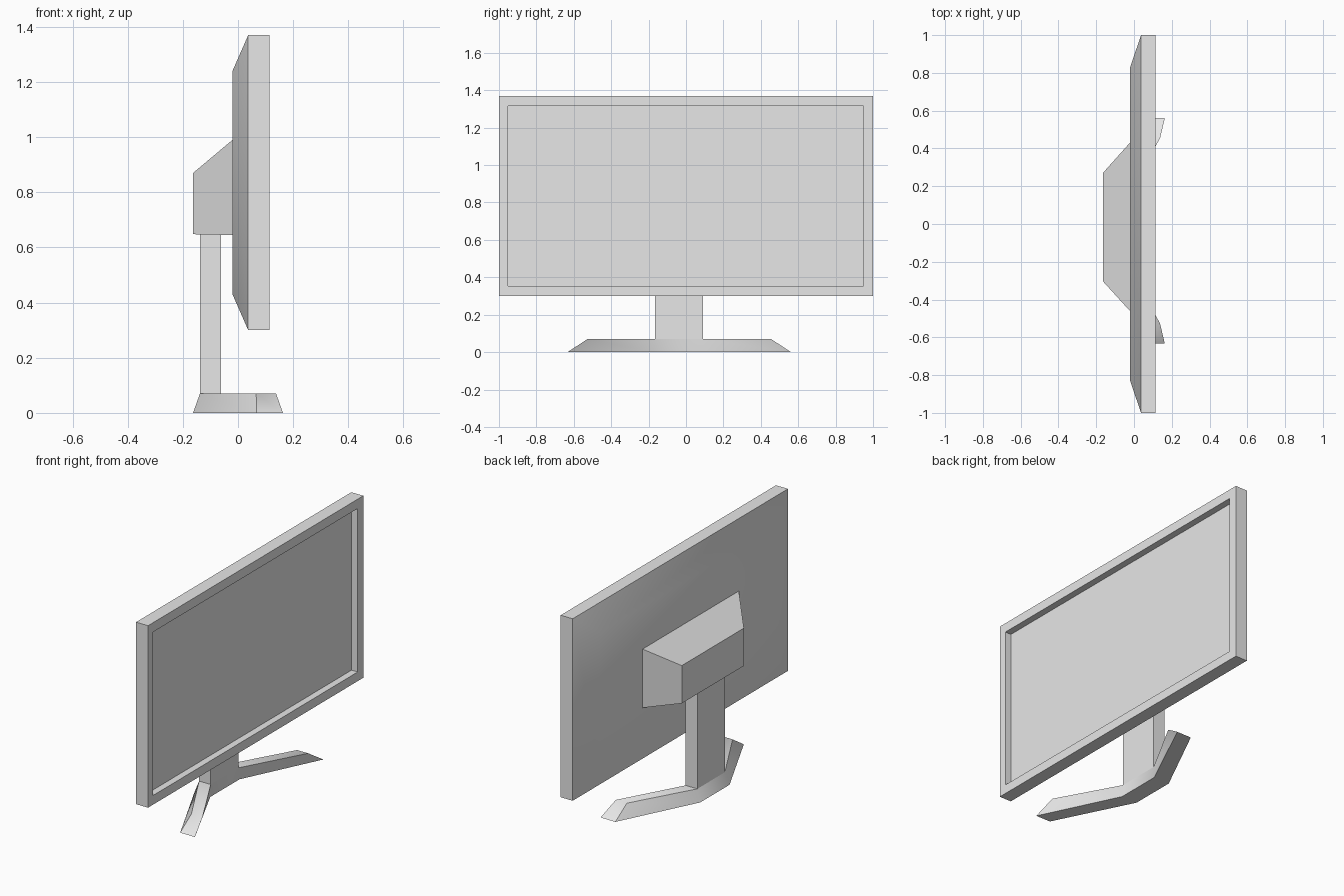
import bpy
import bmesh
from math import radians

cube = bpy.data.objects.get("Cube")
if cube:
    bpy.data.objects.remove(cube, do_unlink=True)

GREY = (0.8, 0.8, 0.8, 1.0)
grey = bpy.data.materials.new("light_grey")
grey.use_nodes = True
grey.diffuse_color = GREY
grey.node_tree.nodes["Principled BSDF"].inputs["Base Color"].default_value = GREY


def loft(name, rings):
    """Skin a stack of matching rings and cap both ends."""
    bm = bmesh.new()
    loops = [[bm.verts.new(p) for p in ring] for ring in rings]
    for a, b in zip(loops, loops[1:]):
        for i in range(len(a)):
            j = (i + 1) % len(a)
            bm.faces.new((a[i], a[j], b[j], b[i]))
    bm.faces.new(loops[0])
    bm.faces.new(loops[-1])
    bmesh.ops.recalc_face_normals(bm, faces=bm.faces)
    mesh = bpy.data.meshes.new(name)
    bm.to_mesh(mesh)
    bm.free()
    mesh.materials.append(grey)
    obj = bpy.data.objects.new(name, mesh)
    bpy.context.collection.objects.link(obj)
    bpy.ops.object.select_all(action="DESELECT")
    obj.select_set(True)
    bpy.context.view_layer.objects.active = obj
    bpy.ops.object.shade_smooth_by_angle(angle=radians(40))
    return obj


def upright(x, y0, y1, z0, z1):
    """Rectangle standing across the x axis."""
    return [(x, y0, z0), (x, y1, z0), (x, y1, z1), (x, y0, z1)]


# Screen panel: tapered back, square rim, recessed display
loft("screen_panel", [
    upright(-0.02, -0.83, 0.83, 0.43, 1.24),
    upright(0.037, -1, 1, 0.30, 1.37),
    upright(0.115, -1, 1, 0.30, 1.37),
    upright(0.115, -0.953, 0.948, 0.354, 1.315),
    upright(0.075, -0.953, 0.948, 0.354, 1.315),
])

# Housing behind the panel that holds the neck
loft("rear_housing", [
    upright(-0.163, -0.305, 0.272, 0.648, 0.87),
    upright(-0.02, -0.462, 0.432, 0.645, 0.99),
])

# Neck
loft("neck", [
    upright(-0.138, -0.165, 0.092, 0.07, 0.648),
    upright(-0.062, -0.165, 0.092, 0.07, 0.648),
])

# Base: straight centre with two arms swept forward
MID = -0.036


def swept_ring(z, half):
    """Mirror the (x, offset) outline of one arm about the middle."""
    left = [(x, MID + d, z) for x, d in half]
    right = [(x, MID - d, z) for x, d in reversed(half)]
    return left + right


loft("base", [
    swept_ring(0, [(-0.163, 0.136), (0.067, 0.597), (0.163, 0.597), (-0.06, 0.136)]),
    swept_ring(0.07, [(-0.138, 0.128), (0.066, 0.491), (0.138, 0.491), (-0.062, 0.128)]),
])
